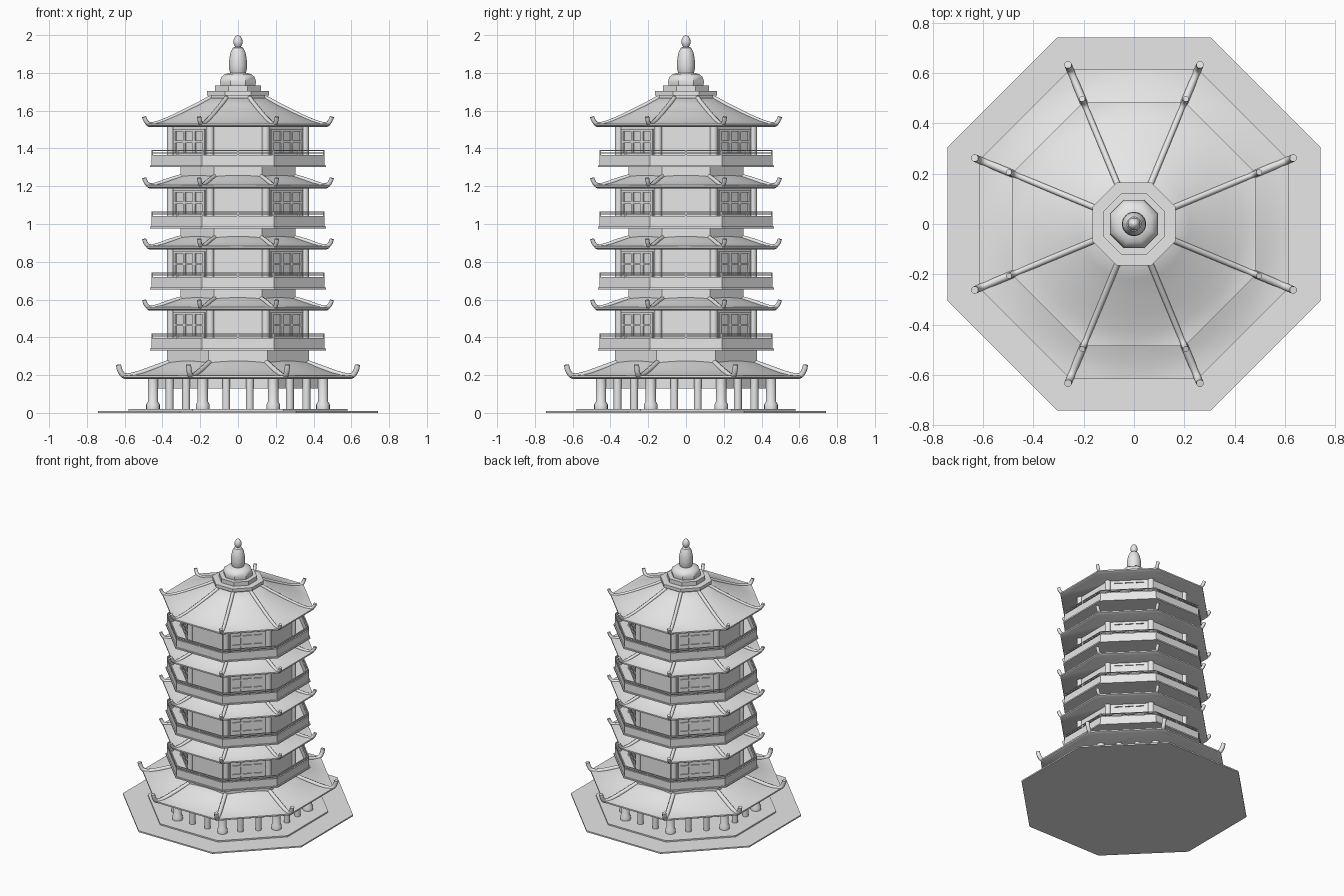
import bpy
import bmesh
from math import pi, cos, sin, radians
from mathutils import Matrix, Vector

cube = bpy.data.objects.get("Cube")
if cube:
    bpy.data.objects.remove(cube, do_unlink=True)

stone = bpy.data.materials.new("stone_grey")
stone.use_nodes = True
GREY = (0.8, 0.8, 0.8, 1)
stone.diffuse_color = GREY
stone.node_tree.nodes["Principled BSDF"].inputs["Base Color"].default_value = GREY

HALF = pi / 8  # half the angle of one octagon side


def finish(bm, name, smooth=False):
    bmesh.ops.recalc_face_normals(bm, faces=bm.faces[:])
    mesh = bpy.data.meshes.new(name)
    bm.to_mesh(mesh)
    bm.free()
    mesh.materials.append(stone)
    if smooth:
        mesh.shade_smooth()
        mesh.set_sharp_from_angle(angle=radians(35))
    obj = bpy.data.objects.new(name, mesh)
    bpy.context.collection.objects.link(obj)
    return obj


def ring(size, z, n=8, octagonal=True):
    """Points around z; size is the apothem of an octagon or a circle's radius."""
    pts = []
    for i in range(n):
        a = HALF + 2 * pi * i / n
        off = (a + HALF) % (2 * HALF) - HALF
        r = size / cos(off) if octagonal else size
        pts.append(Vector((r * cos(a), r * sin(a), z)))
    return pts


def loft(bm, rings, closed=False):
    rows = [[bm.verts.new(p) for p in r] for r in rings]
    pairs = list(zip(rows, rows[1:]))
    if closed:
        pairs.append((rows[-1], rows[0]))
    else:
        bm.faces.new(rows[0])
        bm.faces.new(rows[-1])
    n = len(rows[0])
    for lo, hi in pairs:
        for i in range(n):
            j = (i + 1) % n
            bm.faces.new((lo[i], lo[j], hi[j], hi[i]))


def prism(bm, size, z0, z1):
    loft(bm, [ring(size, z0), ring(size, z1)])


def band(bm, outer, inner, z0, z1):
    loft(bm, [ring(outer, z0), ring(outer, z1), ring(inner, z1), ring(inner, z0)], True)


def lathe(bm, profile, at=(0, 0), n=16):
    move = Vector((at[0], at[1], 0))
    loft(bm, [[p + move for p in ring(r, z, n, False)] for r, z in profile])


def box(bm, size, matrix):
    bmesh.ops.create_cube(bm, size=1, matrix=matrix @ Matrix.Diagonal((*size, 1)))


def roof(name, eave, base, profile):
    """Round curved roof cut off by a flat octagonal eave."""
    n = 64
    bm = bmesh.new()
    rings = [ring(eave - 0.015, base, n), ring(eave, base + 0.008, n),
             ring(eave, base + 0.018, n)]
    rings += [ring(r, base + h, n, False) for r, h in profile]
    loft(bm, rings)
    finish(bm, name, True)


def ridges(name, base, path, thick):
    """Eight upturned tubes along the roof corners."""
    curve = bpy.data.curves.new(name, "CURVE")
    curve.dimensions = "3D"
    curve.bevel_depth = thick
    curve.bevel_resolution = 2
    curve.resolution_u = 5
    curve.use_fill_caps = True
    for k in range(8):
        a = HALF + k * 2 * HALF
        spline = curve.splines.new("NURBS")
        spline.points.add(len(path) - 1)
        for point, (r, h) in zip(spline.points, path):
            point.co = (r * cos(a), r * sin(a), base + h, 1)
        spline.order_u = 3
        spline.use_endpoint_u = True
    curve.materials.append(stone)
    bpy.context.collection.objects.link(bpy.data.objects.new(name, curve))


# Stepped base
bm = bmesh.new()
prism(bm, 0.74, 0, 0.01)
prism(bm, 0.58, 0.01, 0.02)
finish(bm, "base_platform")

# Open colonnade with thick corner columns and two thin ones on each side
bm = bmesh.new()
corners = ring(0.45, 0)
for k, p in enumerate(corners):
    q = corners[(k + 1) % 8]
    lathe(bm, [(0.036, 0.02), (0.036, 0.045), (0.027, 0.06), (0.027, 0.19)], p.xy)
    for t in (1 / 3, 2 / 3):
        lathe(bm, [(0.021, 0.02), (0.021, 0.19)], p.lerp(q, t).xy)
finish(bm, "ground_columns", True)
bm = bmesh.new()
band(bm, 0.435, 0.405, 0.13, 0.19)
finish(bm, "ground_beam")

# Lowest roof and the wall rising out of it
roof("ground_roof", 0.615, 0.18,
     [(0.6, 0.02), (0.54, 0.034), (0.47, 0.058), (0.41, 0.083), (0.36, 0.1)])
ridges("ground_ridges", 0.18,
       [(0.39, 0.088), (0.5, 0.05), (0.6, 0.018), (0.655, 0.012), (0.68, 0.045), (0.685, 0.075)], 0.015)
bm = bmesh.new()
prism(bm, 0.375, 0.2, 0.33)
finish(bm, "ground_neck")

# Four storeys
STEP = 0.3235
for level in range(4):
    z = 0.33 + level * STEP
    eave = z + 0.212
    tag = f"storey_{level + 1}_"

    # Balcony floor, parapet and thin rails
    bm = bmesh.new()
    prism(bm, 0.465, z, z + 0.01)
    band(bm, 0.457, 0.445, z + 0.01, z + 0.066)
    finish(bm, tag + "balcony")
    bm = bmesh.new()
    for h in (0.074, 0.085):
        band(bm, 0.457, 0.449, z + h, z + h + 0.005)
    posts = ring(0.453, z + 0.075)
    for k, p in enumerate(posts):
        for t in (0, 0.5):
            spot = p.lerp(posts[(k + 1) % 8], t)
            box(bm, (0.008, 0.008, 0.028), Matrix.Translation(spot))
    finish(bm, tag + "railing")

    # Walls with round corner columns
    bm = bmesh.new()
    prism(bm, 0.36, z + 0.01, eave + 0.01)
    finish(bm, tag + "walls")
    bm = bmesh.new()
    for p in ring(0.355, 0):
        lathe(bm, [(0.021, z + 0.01), (0.021, eave + 0.005)], p.xy, 12)
    finish(bm, tag + "columns", True)

    # Lattice windows on the diagonal sides
    bm = bmesh.new()
    for k in range(4):
        side = Matrix.Rotation(pi / 4 + k * pi / 2, 4, "Z") @ Matrix.Translation((0.362, 0, z))
        for u in (-0.11, -0.037, 0.037, 0.11):
            box(bm, (0.012, 0.016, 0.19), side @ Matrix.Translation((0, u, 0.107)))
        for h in (0.02, 0.07, 0.135, 0.196):
            box(bm, (0.012, 0.23, 0.012), side @ Matrix.Translation((0, 0, h)))
    finish(bm, tag + "windows")

    # Roof, taller on the last storey
    if level < 3:
        profile = [(0.475, 0.02), (0.43, 0.029), (0.38, 0.045), (0.33, 0.062), (0.28, 0.075)]
        path = [(0.31, 0.066)]
        bm = bmesh.new()
        prism(bm, 0.305, eave + 0.03, z + STEP)
        finish(bm, tag + "neck")
    else:
        profile = [(0.475, 0.02), (0.43, 0.032), (0.36, 0.06), (0.29, 0.09),
                   (0.22, 0.122), (0.16, 0.154)]
        path = [(0.16, 0.156), (0.22, 0.124), (0.29, 0.092)]
    roof(tag + "roof", 0.485, eave, profile)
    path += [(0.38, 0.05), (0.46, 0.021), (0.505, 0.012), (0.53, 0.03), (0.538, 0.055)]
    ridges(tag + "ridges", eave, path, 0.012)

# Octagonal crown under the finial
bm = bmesh.new()
prism(bm, 0.143, 1.63, 1.68)
prism(bm, 0.165, 1.68, 1.703)
prism(bm, 0.122, 1.703, 1.733)
finish(bm, "crown_steps")

# Dome, tall bulb and tip
bm = bmesh.new()
loft(bm, [ring(r, h) for r, h in
          ((0.092, 1.733), (0.096, 1.755), (0.088, 1.778), (0.07, 1.793), (0.045, 1.8))])
finish(bm, "crown_dome", True)
bm = bmesh.new()
lathe(bm, [(0.038, 1.79), (0.046, 1.815), (0.048, 1.84), (0.046, 1.875), (0.039, 1.91),
           (0.028, 1.932), (0.015, 1.938), (0.022, 1.95), (0.025, 1.965),
           (0.021, 1.983), (0.012, 1.995), (0.003, 2.0)], n=32)
finish(bm, "finial", True)
